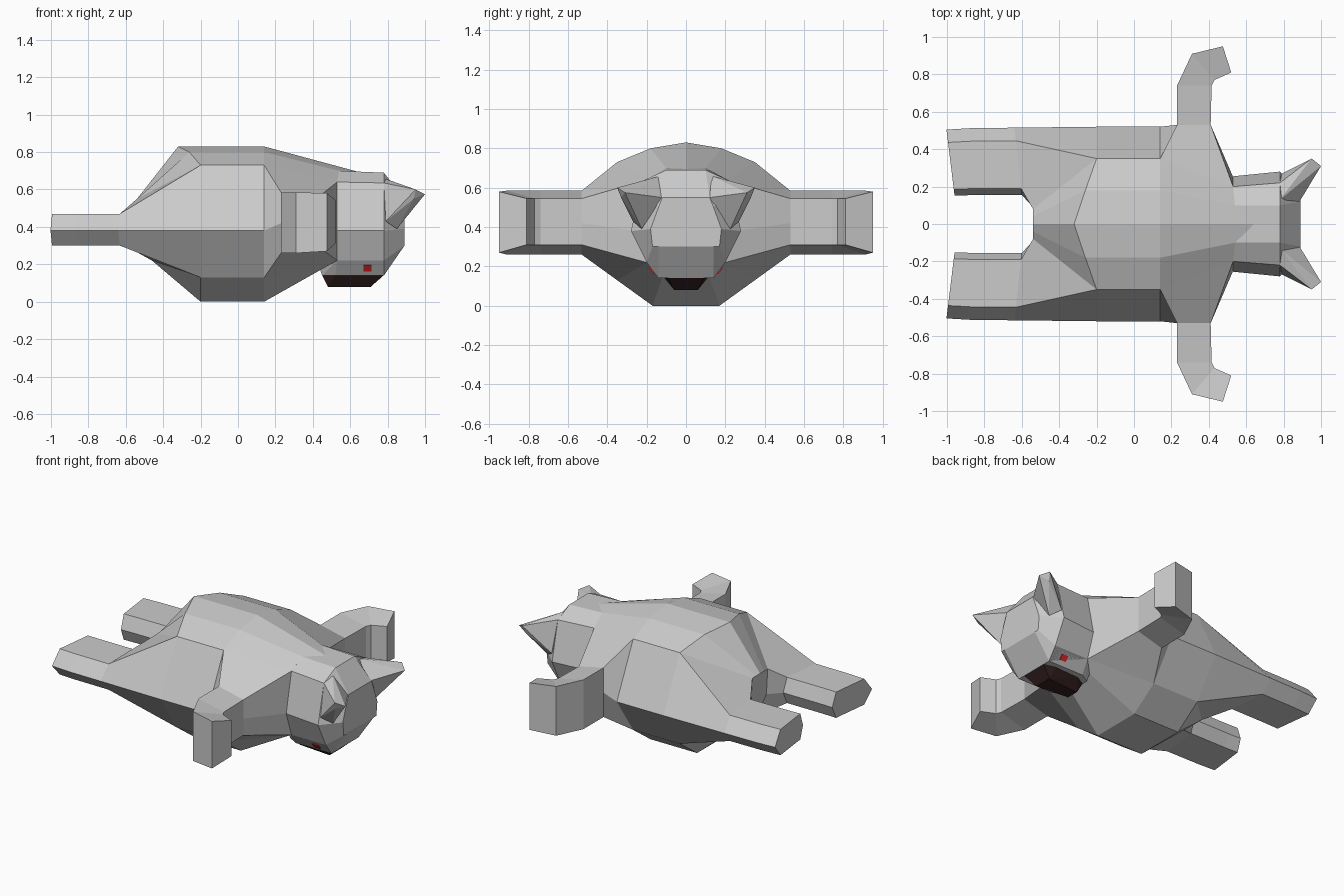
import bpy, bmesh
from mathutils import Vector

if "Cube" in bpy.data.objects:
    bpy.data.objects.remove(bpy.data.objects["Cube"])


def finish(name, bm, color=None):
    bmesh.ops.remove_doubles(bm, verts=bm.verts, dist=0.0005)
    bmesh.ops.recalc_face_normals(bm, faces=bm.faces)
    me = bpy.data.meshes.new(name)
    bm.to_mesh(me)
    bm.free()
    ob = bpy.data.objects.new(name, me)
    bpy.context.collection.objects.link(ob)
    if color:
        mat = bpy.data.materials.new(name + "_colour")
        mat.diffuse_color = color
        mat.use_nodes = True
        mat.node_tree.nodes["Principled BSDF"].inputs["Base Color"].default_value = mat.diffuse_color
        me.materials.append(mat)
    return ob


def flip(p):
    return (p[0], -p[1], p[2])


def symmetric_ring(half):
    """Close a half section (top centre to bottom centre) across y = 0."""
    return half + [flip(p) for p in reversed(half[1:-1])]


def loft(name, rings):
    bm = bmesh.new()
    loops = [[bm.verts.new(p) for p in r] for r in rings]
    n = len(loops[0])
    for a, b in zip(loops, loops[1:]):
        for i in range(n):
            j = (i + 1) % n
            bm.faces.new((a[i], a[j], b[j], b[i]))
    bm.faces.new(loops[0])
    bm.faces.new(loops[-1])
    return finish(name, bm)


def hull(name, points, color=None):
    bm = bmesh.new()
    for p in points:
        bm.verts.new(p)
    bmesh.ops.convex_hull(bm, input=bm.verts)
    bmesh.ops.dissolve_limit(bm, angle_limit=0.02, verts=bm.verts, edges=bm.edges)
    return finish(name, bm, color)


def both_sides(points):
    return points + [flip(p) for p in points]


def paired(maker, name, rings):
    maker("left_" + name, rings)
    if maker is loft:
        maker("right_" + name, [[flip(p) for p in r] for r in rings])
    else:
        maker("right_" + name, [flip(p) for p in rings])


# Torso: rump, back end of the barrel, front end of the barrel, neck
barrel = [(0, .83), (.18, .80), (.35, .73), (.52, .38), (.35, .13), (.17, 0), (0, 0)]
slant = [-.32, -.26, -.2, -.2, -.2, -.2, -.2]
rump = [(-.54, 0, .55), (-.54, .04, .55), (-.54, .08, .55), (-.53, .08, .38),
        (-.46, .08, .22), (-.46, .04, .22), (-.46, 0, .22)]
neck = [(.66, 0, .69), (.54, .10, .70), (.53, .20, .64), (.53, .25, .38),
        (.53, .20, .22), (.43, .10, .20), (.43, 0, .20)]
loft("torso", [symmetric_ring(r) for r in (
    rump,
    [(x, y, z) for x, (y, z) in zip(slant, barrel)],
    [(.14, y, z) for y, z in barrel],
    neck)])

# Hind legs: thigh, hip and foot hexagons
thigh = [(-.2, .35, .73), (-.2, .52, .38), (-.2, .35, .13),
         (-.46, .08, .22), (-.53, .08, .38), (-.54, .08, .55)]
hexagon = [(.445, .47), (.515, .38), (.445, .30), (.19, .30), (.155, .38), (.19, .47)]
hip = [(-.60 - .11 * (y - .155), y, z) for y, z in hexagon]
ankle = [(-.87, y * .995, z) for y, z in hexagon]
foot = [(-.96 - .12 * (y - .16), y * .98, z) for y, z in hexagon]
paired(loft, "hind_leg", [thigh, hip, ankle, foot])


# Forelegs: shoulder wedge, straight arm, hand turned toward the head
def arm_ring(back, front, zb=(.26, .585), zf=(.31, .545)):
    ring = []
    for (x, y), zs in ((back, (zb[1], .42, zb[0])), (front, (zf[0], .42, zf[1]))):
        ring += [(x, y, z) for z in zs]
    return ring


shoulder = [(.14, .35, .73), (.14, .52, .38), (.14, .35, .13),
            (.53, .20, .22), (.53, .25, .38), (.53, .20, .64)]
paired(loft, "foreleg", [
    shoulder,
    arm_ring((.23, .53), (.41, .53)),
    arm_ring((.23, .74), (.415, .74)),
    arm_ring((.31, .91), (.43, .77)),
    arm_ring((.475, .95), (.52, .81), (.27, .58))])

# Head: neck end, brow and blunt front
head_sections = [
    (.53, [(0, .70), (.10, .70), (.20, .64), (.255, .38), (.20, .22), (.14, .22), (0, .22)]),
    (.78, [(0, .69), (.10, .69), (.22, .635), (.28, .38), (.20, .22), (.14, .14), (0, .14)]),
    (.89, [(0, .55), (.12, .55), (.14, .50), (.18, .39), (.17, .30), (.14, .30), (0, .30)])]
loft("head", [symmetric_ring([(x, y, z) for y, z in s]) for x, s in head_sections])

# Snout under the head and the dark nose
hull("snout", both_sides([(.53, .20, .22), (.43, .10, .20), (.45, .10, .14),
                          (.52, .14, .14), (.78, .14, .14), (.78, .20, .22)]))
hull("nose", both_sides([(.45, .06, .142), (.52, .10, .142), (.70, .11, .142),
                         (.78, .09, .142), (.48, .04, .08), (.71, .06, .08)]),
     (.035, .015, .015, 1))

# Ears
paired(hull, "ear", [(.78, .13, .66), (.78, .22, .635), (.79, .27, .43),
                     (.885, .12, .55), (.85, .225, .39),
                     (.95, .35, .60), (1.0, .31, .575), (.94, .33, .55)])

# Small red eyes on the sloping snout sides
slope = Vector((0, .06, .08)).normalized()
out = Vector((0, .08, -.06)).normalized()
for side in (1, -1):
    centre = Vector((.692, .171, .181))
    pts = [centre + Vector((a * .022, 0, 0)) + slope * b * .019 + out * c * .006
           for a in (-1, 1) for b in (-1, 1) for c in (-1, 1)]
    pts = [(p.x, p.y * side, p.z) for p in pts]
    hull("left_eye" if side > 0 else "right_eye", pts, (.8, .02, .02, 1))
